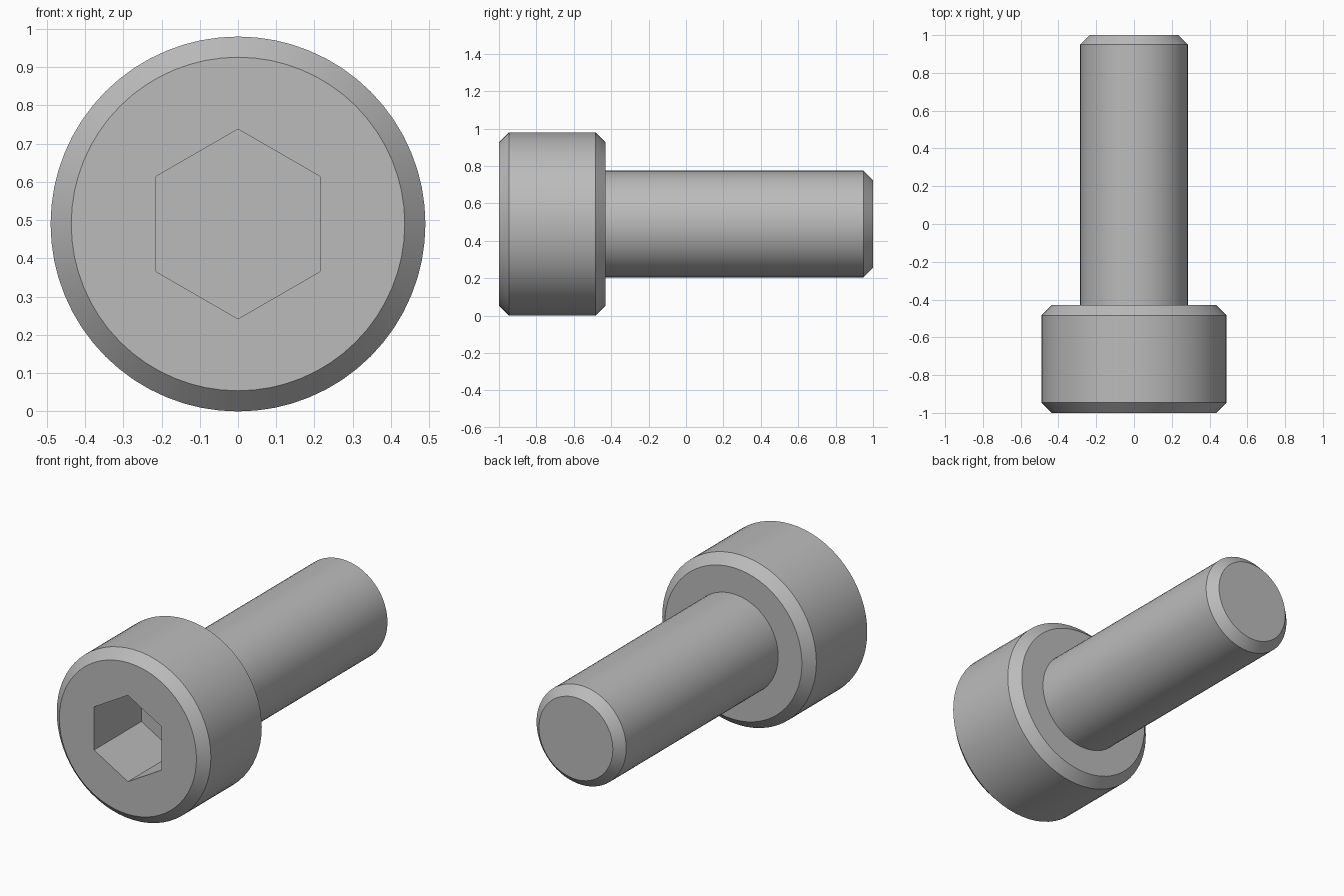
import bpy, bmesh, math

if "Cube" in bpy.data.objects:
    bpy.data.objects.remove(bpy.data.objects["Cube"])

HEAD_R, SHANK_R, HEX_R = 0.49, 0.285, 0.248
HEAD_BACK, SOCKET_FLOOR, CHAMFER = -0.43, -0.57, 0.054
SIDES = 64

steel = bpy.data.materials.new("steel grey")
steel.use_nodes = True
colour = (0.5, 0.5, 0.5, 1)
steel.diffuse_color = colour
steel.node_tree.nodes["Principled BSDF"].inputs["Base Color"].default_value = colour


def ring(bm, radius, y, sides):
    """Closed loop of vertices around the screw axis, one corner pointing up."""
    step = 2 * math.pi / sides
    return [bm.verts.new((radius * math.sin(i * step), y, HEAD_R + radius * math.cos(i * step)))
            for i in range(sides)]


def loft(bm, profile, sides):
    """Join rings along the axis; returns the rings."""
    rings = [ring(bm, r, y, sides) for r, y in profile]
    for a, b in zip(rings, rings[1:]):
        for i in range(sides):
            j = (i + 1) % sides
            bm.faces.new((a[i], a[j], b[j], b[i]))
    return rings


def loop_edges(bm, verts):
    return [bm.edges.get((v, verts[i - 1])) for i, v in enumerate(verts)]


def finish(bm, name):
    bmesh.ops.recalc_face_normals(bm, faces=bm.faces)
    mesh = bpy.data.meshes.new(name)
    bm.to_mesh(mesh)
    bm.free()
    mesh.materials.append(steel)
    obj = bpy.data.objects.new(name, mesh)
    bpy.context.collection.objects.link(obj)
    bpy.ops.object.select_all(action='DESELECT')
    obj.select_set(True)
    bpy.context.view_layer.objects.active = obj
    bpy.ops.object.shade_smooth_by_angle(angle=math.radians(30))


# Chamfered head with a hexagonal socket
bm = bmesh.new()
outer = loft(bm, [(HEAD_R - CHAMFER, -1), (HEAD_R, -1 + CHAMFER),
                  (HEAD_R, HEAD_BACK - CHAMFER), (HEAD_R - CHAMFER, HEAD_BACK)], SIDES)
socket = loft(bm, [(HEX_R, -1), (HEX_R, SOCKET_FLOOR)], 6)
bm.faces.new(outer[-1])
bm.faces.new(socket[-1])
bmesh.ops.triangle_fill(bm, use_beauty=True, normal=(0, -1, 0),
                        edges=loop_edges(bm, outer[0]) + loop_edges(bm, socket[0]))
finish(bm, "head")

# Plain shank with a chamfered tip, seated slightly inside the head
bm = bmesh.new()
rings = loft(bm, [(SHANK_R, HEAD_BACK - 0.02), (SHANK_R, 1 - 0.05), (SHANK_R - 0.05, 1)], SIDES)
bm.faces.new(rings[0])
bm.faces.new(rings[-1])
finish(bm, "shank")
